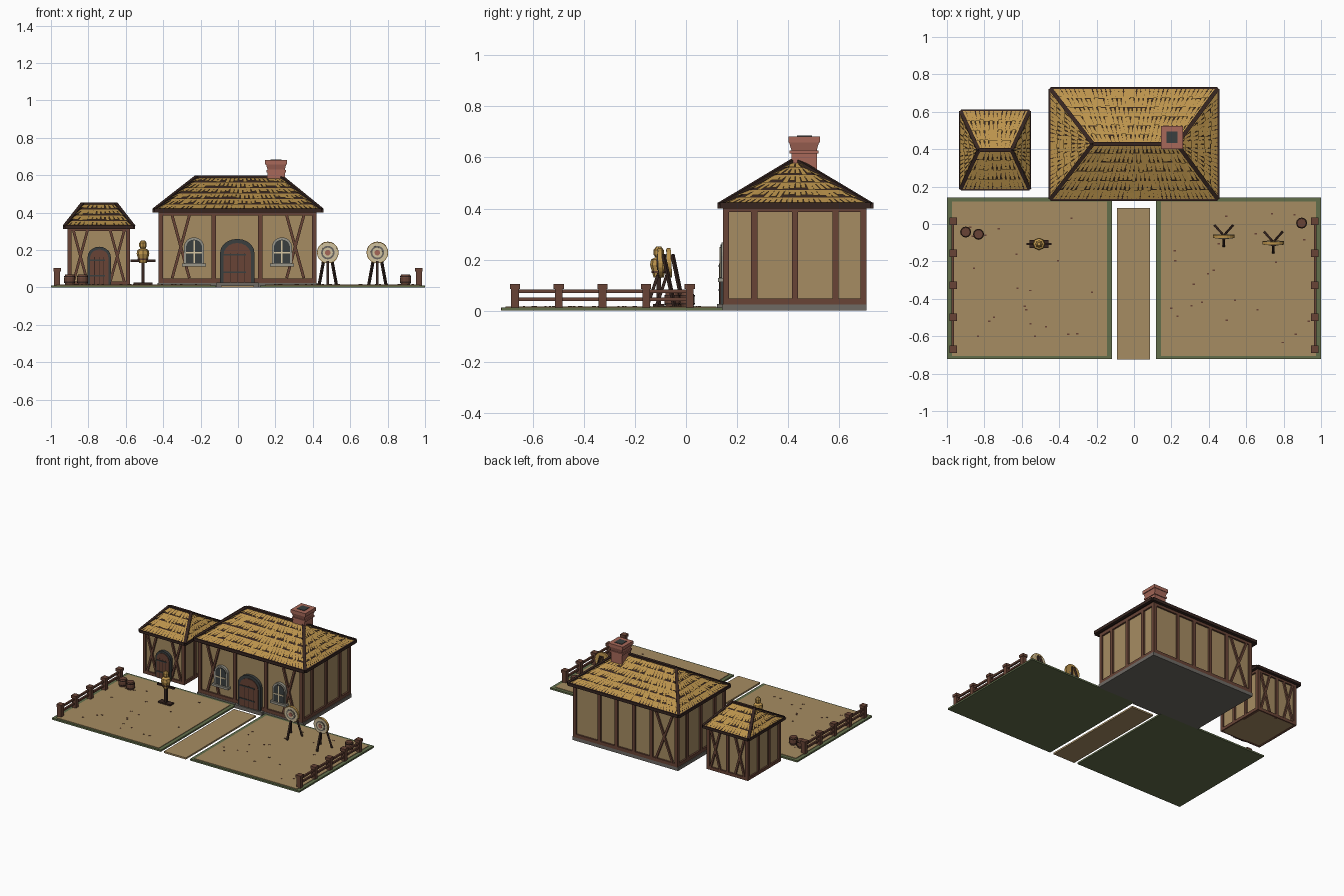
import bpy, bmesh, math, random
from mathutils import Vector

random.seed(4)
cube = bpy.data.objects.get("Cube")
if cube:
    bpy.data.objects.remove(cube)


def material(name, *rgb):
    linear = [((c / 255 + 0.055) / 1.055) ** 2.4 for c in rgb] + [1]
    m = bpy.data.materials.new(name)
    m.use_nodes = True
    m.diffuse_color = linear
    bsdf = next(n for n in m.node_tree.nodes if n.type == 'BSDF_PRINCIPLED')
    bsdf.inputs["Base Color"].default_value = linear
    return m


TAN = material("tan plaster", 166, 140, 98)
THATCH = material("golden thatch", 188, 148, 76)
TIMBER = material("red brown timber", 104, 68, 54)
DARK = material("dark wood", 54, 37, 32)
BRICK = material("chimney brick", 168, 105, 90)
SLATE = material("dark slate", 58, 62, 62)
STONE = material("pale stone", 152, 150, 138)
GREEN = material("grass green", 98, 110, 75)
CREAM = material("cream", 214, 198, 162)
GREY = material("plinth grey", 110, 106, 100)


def finish(name, bm, *mats):
    mesh = bpy.data.meshes.new(name)
    bm.to_mesh(mesh)
    bm.free()
    ob = bpy.data.objects.new(name, mesh)
    for m in mats:
        mesh.materials.append(m)
    bpy.context.collection.objects.link(ob)
    return ob


def box(name, x, y, z, mat, taper=1):
    """Box from (min, max) pairs; taper scales the top."""
    bm = bmesh.new()
    bmesh.ops.create_cube(bm, size=1)
    for v in bm.verts:
        k = taper if v.co.z > 0 else 1
        v.co = [(a + b) / 2 + c * (b - a) * s
                for (a, b), c, s in zip((x, y, z), v.co, (k, k, 1))]
    return finish(name, bm, mat)


def beam(name, p, q, t, mat):
    """Square bar of thickness t between two points."""
    p, q = Vector(p), Vector(q)
    bm = bmesh.new()
    bmesh.ops.create_cube(bm, size=1)
    for v in bm.verts:
        v.co = (v.co.x * t, v.co.y * t, v.co.z * (q - p).length)
    ob = finish(name, bm, mat)
    ob.rotation_mode = 'QUATERNION'
    ob.rotation_quaternion = (q - p).to_track_quat('Z', 'Y')
    ob.location = (p + q) / 2
    return ob


def lathe(name, profile, loc, mat, sides=12):
    """Revolve (radius, height) pairs around z."""
    bm = bmesh.new()
    rings = [[bm.verts.new((r * math.cos(a), r * math.sin(a), z))
              for a in (math.tau * i / sides for i in range(sides))] for r, z in profile]
    for lo, hi in zip(rings, rings[1:]):
        for i in range(sides):
            j = (i + 1) % sides
            bm.faces.new((lo[i], lo[j], hi[j], hi[i]))
    bm.faces.new(rings[0][::-1])
    bm.faces.new(rings[-1])
    ob = finish(name, bm, mat)
    ob.location = loc
    return ob


def arch(name, x, half, z0, z1, rise, y0, y1, mat):
    """Upright slab with a curved top, facing the front."""
    pts = [(x - half, z0), (x + half, z0)]
    pts += [(x + half * math.cos(a), z1 - rise + rise * math.sin(a))
            for a in (math.pi * i / 10 for i in range(11))]
    bm = bmesh.new()
    face = bm.faces.new([bm.verts.new((px, y0, pz)) for px, pz in pts])
    ext = bmesh.ops.extrude_face_region(bm, geom=[face])
    for v in ext["geom"]:
        if isinstance(v, bmesh.types.BMVert):
            v.co.y = y1
    bmesh.ops.recalc_face_normals(bm, faces=bm.faces)
    return finish(name, bm, mat)


def hip_roof(name, x, y, z, ridge, top, rows, t):
    """Hipped roof: dark core, rows of tapered thatch tufts, hip and ridge beams."""
    ym = sum(y) / 2
    c = [Vector((px, py, z)) for px, py in
         ((x[0], y[0]), (x[1], y[0]), (x[1], y[1]), (x[0], y[1]))]
    r0, r1 = Vector((ridge[0], ym, top)), Vector((ridge[1], ym, top))
    slopes = [(c[0], c[1], r0, r1), (c[1], c[2], r1, r1),
              (c[2], c[3], r1, r0), (c[3], c[0], r0, r0)]
    bm = bmesh.new()
    bmesh.ops.convex_hull(bm, input=[bm.verts.new(p) for p in c + [r0, r1]])
    for f in bm.faces:
        f.material_index = 1
    for a, b, d, e in slopes:
        normal = (b - a).cross(d - a).normalized()

        def spot(u, v, lift):
            return bm.verts.new(a.lerp(b, u).lerp(d.lerp(e, u), v) + normal * lift)
        for row in range(rows):
            v0, v1 = row / rows, (row + 1) / rows
            width = (b - a).length * (1 - v0) + (e - d).length * v0
            n = max(2, round(width / 0.024))
            for i in range(n):
                u0, u1 = i / n, (i + 1) / n
                gap = random.uniform(0.0, 0.32) / n
                low = v0 + random.uniform(-0.04, 0.03) * (row > 0)
                bm.faces.new((spot(u0, low, 0.010), spot(u1 - gap, low, 0.010),
                              spot(u1, v1, 0.002), spot(u0, v1, 0.002)))
    finish(name + "_thatch", bm, THATCH, DARK)
    for i in range(4):
        beam(name + "_eave", c[i], c[(i + 1) % 4], t, DARK)
        beam(name + "_hip", c[i], (r0, r1, r1, r0)[i], t, DARK)
    beam(name + "_ridge", r0, r1, t, DARK)


def brace_cross(name, xa, xb, y, z0, z1, t):
    beam(name, (xa, y, z0), (xb, y, z1), t, TIMBER)
    beam(name, (xb, y, z0), (xa, y, z1), t, TIMBER)


def timber_walls(name, x, y, z, t, front, back, sides):
    """Plaster body with corner posts, plates and studs at the given places."""
    box(name + "_walls", x, y, z, TAN)
    lo, hi = z[0] + t / 2, z[1] - t / 2
    for py, studs in ((y[0], front), (y[1], back)):
        for px in list(x) + studs:
            beam(name + "_post", (px, py, z[0]), (px, py, z[1]), t, TIMBER)
        for pz in (lo, hi):
            beam(name + "_plate", (x[0], py, pz), (x[1], py, pz), t, TIMBER)
    for px in x:
        for py in sides:
            beam(name + "_post", (px, py, z[0]), (px, py, z[1]), t, TIMBER)
        for pz in (lo, hi):
            beam(name + "_plate", (px, y[0], pz), (px, y[1], pz), t, TIMBER)


def door(name, x, half, z0, z1, rise, y):
    rim = half * 0.2
    arch(name + "_surround", x, half, z0, z1, rise, y - 0.012, y + 0.01, SLATE)
    arch(name, x, half - rim, z0, z1 - rim * 1.2, rise * 0.85, y - 0.016, y, TIMBER)
    for k in (-0.5, 0, 0.5):
        px = x + k * (half - rim)
        box(name + "_groove", (px - 0.002, px + 0.002), (y - 0.018, y), (z0, z1 - rise), DARK)
    for k in (0.22, 0.62):
        pz = z0 + k * (z1 - z0)
        box(name + "_hinge", (x - half + rim, x + half * 0.5), (y - 0.02, y),
            (pz, pz + 0.008), SLATE)


# Yards with grass rims, scattered pebbles and the middle path
for s in (-1, 1):
    box("yard_grass", sorted((s * 0.118, s)), (-0.722, 0.143), (0, 0.012), GREEN)
    box("yard_sand", sorted((s * 0.145, s * 0.973)), (-0.707, 0.12), (0.008, 0.016), TAN)
    for i in range(22):
        px, py = s * random.uniform(0.18, 0.93), random.uniform(-0.67, 0.08)
        box("pebble", (px, px + 0.012), (py, py + 0.008), (0.015, 0.018), TIMBER)
box("path", (-0.092, 0.086), (-0.725, 0.085), (0, 0.012), TAN)

# Fences along both outer edges
for s in (-1, 1):
    for i in range(5):
        py = 0.015 - 0.171 * i
        box("fence_post", (s * 0.967 - 0.016, s * 0.967 + 0.016), (py - 0.015, py + 0.015),
            (0.01, 0.09), TIMBER)
        box("fence_cap", (s * 0.967 - 0.02, s * 0.967 + 0.02), (py - 0.02, py + 0.02),
            (0.085, 0.104), TIMBER)
    for pz in (0.045, 0.076):
        beam("fence_rail", (s * 0.97, 0.015, pz), (s * 0.97, -0.669, pz), 0.013, TIMBER)

# Main house
box("house_plinth", (-0.43, 0.425), (0.143, 0.706), (0, 0.024), GREY)
timber_walls("house", (-0.412, 0.408), (0.157, 0.694), (0.024, 0.41), 0.024,
             [-0.13, 0.12], [-0.21, -0.07, 0.07, 0.21], [0.267, 0.427, 0.585])
for s in (-1, 1):
    brace_cross("house_brace", s * 0.352, s * 0.26, 0.152, 0.05, 0.385, 0.015)
brace_cross("back_brace", -0.38, -0.25, 0.698, 0.05, 0.385, 0.015)
hip_roof("house_roof", (-0.446, 0.446), (0.134, 0.722), 0.412, (-0.22, 0.23), 0.588, 6, 0.022)
box("door_step", (-0.115, 0.11), (0.122, 0.15), (0, 0.026), GREY)
door("house_door", -0.004, 0.092, 0.026, 0.26, 0.075, 0.147)
for s in (-1, 1):
    x = s * 0.235
    arch("window_frame", x, 0.054, 0.12, 0.268, 0.054, 0.138, 0.16, STONE)
    arch("window_glass", x, 0.043, 0.13, 0.256, 0.043, 0.135, 0.15, SLATE)
    box("window_mullion", (x - 0.004, x + 0.004), (0.132, 0.15), (0.13, 0.25), CREAM)
    box("window_bar", (x - 0.042, x + 0.042), (0.132, 0.15), (0.182, 0.19), CREAM)
    box("window_sill", (x - 0.065, x + 0.065), (0.125, 0.16), (0.112, 0.128), STONE)

# Chimney with flared cap and dark flue
box("chimney_shaft", (0.158, 0.25), (0.412, 0.512), (0.5, 0.635), BRICK)
box("chimney_band", (0.152, 0.256), (0.406, 0.518), (0.615, 0.628), BRICK)
box("chimney_flare", (0.158, 0.25), (0.412, 0.512), (0.63, 0.66), BRICK, 1.18)
box("chimney_cap", (0.145, 0.263), (0.402, 0.524), (0.658, 0.682), BRICK)
box("chimney_flue", (0.174, 0.232), (0.434, 0.494), (0.66, 0.685), SLATE)

# Shed
timber_walls("shed", (-0.9, -0.588), (0.215, 0.575), (0.01, 0.325), 0.022,
             [], [-0.744], [0.335, 0.455])
for xa, xb in ((-0.88, -0.805), (-0.683, -0.608)):
    for y in (0.21, 0.58):
        brace_cross("shed_brace", xa, xb, y, 0.03, 0.305, 0.014)
hip_roof("shed_roof", (-0.926, -0.56), (0.188, 0.602), 0.323, (-0.83, -0.655), 0.445, 4, 0.02)
door("shed_door", -0.742, 0.062, 0.015, 0.218, 0.055, 0.207)

# Barrels
for x, y in ((-0.9, -0.043), (-0.831, -0.055), (0.896, 0.005)):
    lathe("barrel", [(0.024, 0), (0.029, 0.018), (0.029, 0.037), (0.024, 0.055)],
          (x, y, 0.015), TIMBER)
    for z in (0.025, 0.055):
        lathe("barrel_hoop", [(0.0295, 0), (0.0295, 0.006)], (x, y, z), DARK)

# Training dummy
X, Y = -0.508, -0.107
box("dummy_base", (X - 0.05, X + 0.05), (Y - 0.022, Y + 0.022), (0.014, 0.026), DARK)
beam("dummy_pole", (X, Y, 0.02), (X, Y, 0.22), 0.018, DARK)
beam("dummy_arms", (X - 0.068, Y, 0.142), (X + 0.068, Y, 0.142), 0.013, DARK)
lathe("dummy_torso", [(0.02, 0.13), (0.025, 0.15), (0.034, 0.18), (0.03, 0.2), (0.012, 0.21)],
      (X, Y, 0), THATCH, 8)
lathe("dummy_belt", [(0.027, 0.147), (0.029, 0.155)], (X, Y, 0), TIMBER, 8)
lathe("dummy_head", [(0.01, 0.205), (0.02, 0.22), (0.02, 0.238), (0.009, 0.252)],
      (X, Y, 0), THATCH, 8)

# Archery targets on tripods
for x, y in ((0.48, -0.065), (0.745, -0.1)):
    for r, h, mat in ((0.058, 0.008, THATCH), (0.054, 0.01, CREAM), (0.036, 0.012, GREY),
                      (0.027, 0.014, CREAM), (0.015, 0.016, BRICK)):
        disc = lathe("target_ring", [(r, -0.008), (r, h)], (x, y, 0.187), mat, 20)
        disc.rotation_euler.x = math.radians(93)
    for s in (-1, 1):
        beam("target_leg", (x + s * 0.008, y + 0.012, 0.22), (x + s * 0.046, y + 0.055, 0.015),
             0.012, DARK)
    beam("target_front_leg", (x, y - 0.01, 0.14), (x, y - 0.052, 0.015), 0.012, DARK)
